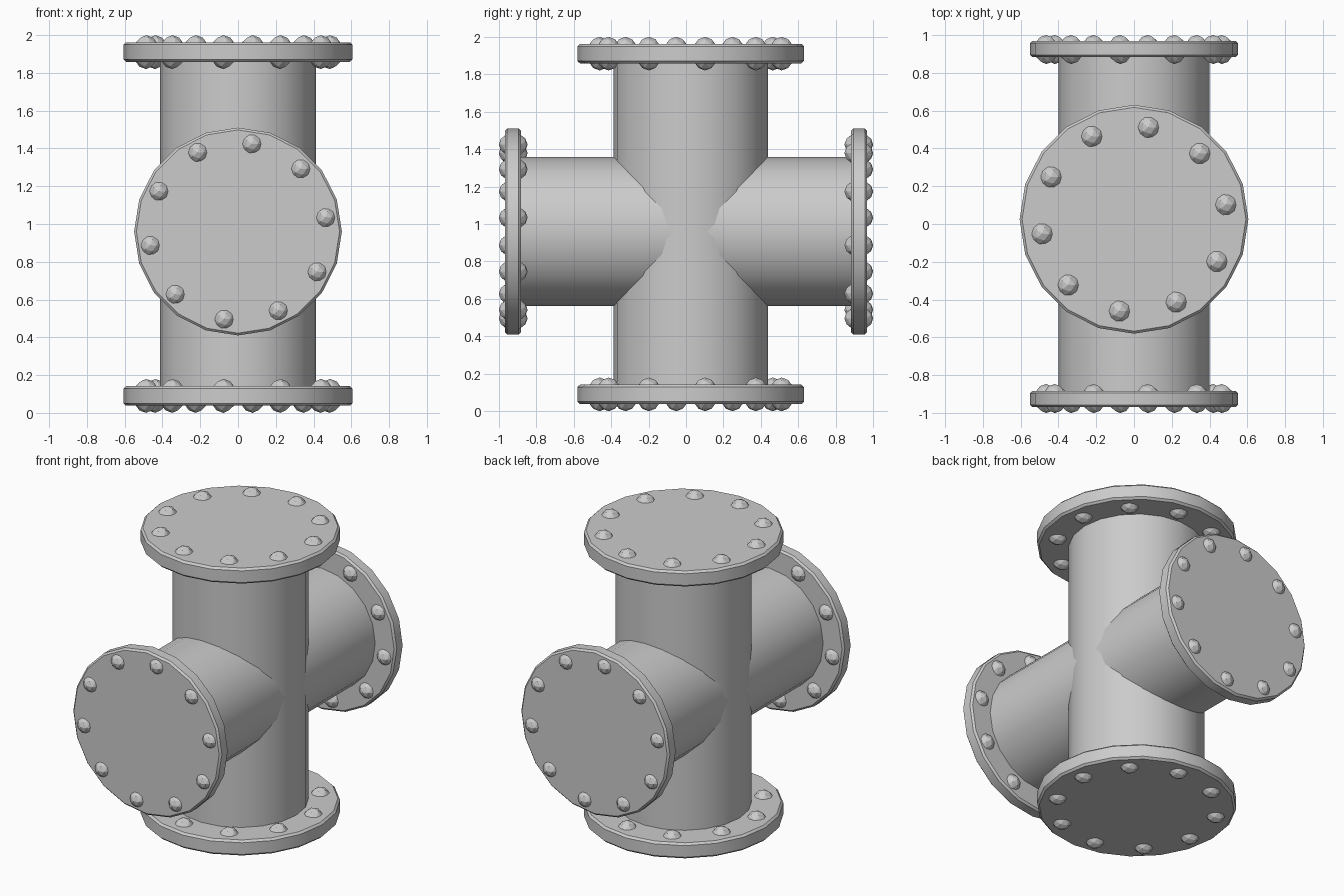
import bpy, bmesh
from math import pi, cos, sin, radians
from mathutils import Matrix, Vector

if "Cube" in bpy.data.objects:
    bpy.data.objects.remove(bpy.data.objects["Cube"])

# Local frame: local z is the outward axis of each branch
UP = Matrix.Translation((0, 0.025, 0))
CROSS = Matrix.Translation((0, 0, 0.96))
FRONT = CROSS @ Matrix.Rotation(pi / 2, 4, 'X')          # local z -> -y
BACK = Matrix.Rotation(pi, 4, 'Z') @ FRONT               # local z -> +y


def finish(bm, name, smooth=True):
    bmesh.ops.recalc_face_normals(bm, faces=bm.faces)
    me = bpy.data.meshes.new(name)
    bm.to_mesh(me)
    bm.free()
    ob = bpy.data.objects.new(name, me)
    bpy.context.collection.objects.link(ob)
    if smooth:
        bpy.ops.object.select_all(action='DESELECT')
        ob.select_set(True)
        bpy.context.view_layer.objects.active = ob
        bpy.ops.object.shade_smooth_by_angle(angle=radians(30))
    return ob


def cylinder(name, frame, radius, z0, z1, bevel=0.0):
    bm = bmesh.new()
    # rotated so that a vertex lies on the local x axis
    m = frame @ Matrix.Translation((0, 0, (z0 + z1) / 2)) @ Matrix.Rotation(pi / 2, 4, 'Z')
    bmesh.ops.create_cone(bm, cap_ends=True, segments=20, radius1=radius,
                          radius2=radius, depth=z1 - z0, matrix=m)
    if bevel:
        rim = [e for e in bm.edges if e.calc_face_angle() > 1.0]
        bmesh.ops.bevel(bm, geom=rim, offset=bevel, segments=1, affect='EDGES')
    return finish(bm, name)


def bolts(name, frame, ring, radius, half, z):
    bm = bmesh.new()
    for i in range(10):
        a = radians(9 + 36 * i)
        m = (frame @ Matrix.Translation((ring * cos(a), ring * sin(a), z))
             @ Matrix.Diagonal((radius, radius, half, 1)))
        bmesh.ops.create_icosphere(bm, subdivisions=2, radius=1, matrix=m)
    return finish(bm, name, smooth=False)


# Pipes
cylinder("vertical_pipe", UP, 0.413, 0.09, 1.91)
cylinder("cross_pipe", FRONT, 0.399, -0.925, 0.925)

# Vertical pipe flanges with bolts
for label, z in (("top", 1.91), ("bottom", 0.09)):
    cylinder(label + "_flange", UP, 0.605, z - 0.052, z + 0.052, 0.013)
    bolts(label + "_bolts", UP, 0.492, 0.07, 0.09, z)

# Cross pipe flanges with bolts
for label, frame in (("front", FRONT), ("back", BACK)):
    cylinder(label + "_flange", frame, 0.55, 0.882, 0.968, 0.012)
    bolts(label + "_bolts", frame, 0.47, 0.063, 0.077, 0.923)
